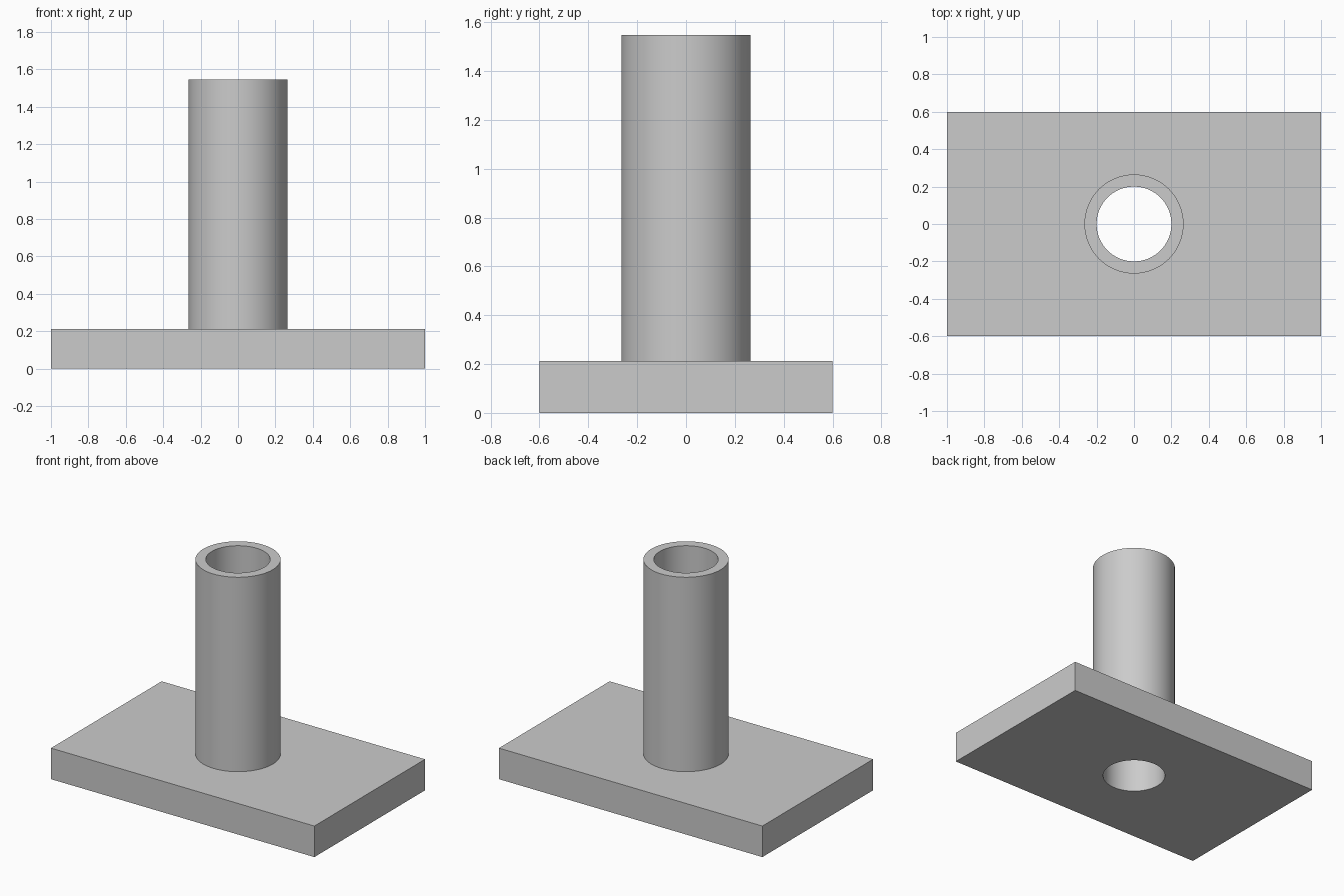
import bpy
import bmesh
import math

if "Cube" in bpy.data.objects:
    bpy.data.objects.remove(bpy.data.objects["Cube"], do_unlink=True)

SIDES = 64
PLATE = (2.0, 1.2, 0.213)
TOP = 1.547
OUTER, BORE = 0.265, 0.2

# Single grey material
grey = bpy.data.materials.new("plain_grey")
grey.use_nodes = True
colour = (0.6, 0.6, 0.6, 1)
grey.diffuse_color = colour
grey.node_tree.nodes["Principled BSDF"].inputs["Base Color"].default_value = colour


def smooth(obj):
    bpy.ops.object.select_all(action="DESELECT")
    obj.select_set(True)
    bpy.context.view_layer.objects.active = obj
    bpy.ops.object.shade_smooth_by_angle(angle=math.radians(30))


# Base plate
bpy.ops.mesh.primitive_cube_add(size=1, location=(0, 0, PLATE[2] / 2))
plate = bpy.context.object
plate.name = "base_plate"
plate.scale = PLATE
bpy.ops.object.transform_apply(location=True, rotation=False, scale=True)
plate.data.materials.append(grey)

# Bore through the plate
bpy.ops.mesh.primitive_cylinder_add(vertices=SIDES, radius=BORE, depth=1)
cutter = bpy.context.object
cutter.name = "bore_cutter"
cutter.data.materials.append(grey)
cut = plate.modifiers.new("bore", "BOOLEAN")
cut.operation = "DIFFERENCE"
cut.solver = "EXACT"
cut.object = cutter
bpy.context.view_layer.objects.active = plate
bpy.ops.object.modifier_apply(modifier=cut.name)
bpy.data.objects.remove(cutter, do_unlink=True)
smooth(plate)

# Upright tube: wall profile spun around z, open where it meets the plate
bm = bmesh.new()
profile = [(BORE, PLATE[2]), (BORE, TOP), (OUTER, TOP), (OUTER, PLATE[2])]
verts = [bm.verts.new((r, 0, z)) for r, z in profile]
edges = [bm.edges.new(pair) for pair in zip(verts, verts[1:])]
bmesh.ops.spin(bm, geom=verts + edges, cent=(0, 0, 0), axis=(0, 0, 1),
               angle=math.tau, steps=SIDES, use_merge=True)
bmesh.ops.remove_doubles(bm, verts=bm.verts, dist=0.0001)
bmesh.ops.recalc_face_normals(bm, faces=bm.faces)
# Make sure the rim faces upward
rim = max(bm.faces, key=lambda f: f.calc_center_median().z)
if rim.normal.z < 0:
    bmesh.ops.reverse_faces(bm, faces=bm.faces)
mesh = bpy.data.meshes.new("upright_tube")
bm.to_mesh(mesh)
bm.free()
tube = bpy.data.objects.new("upright_tube", mesh)
bpy.context.collection.objects.link(tube)
mesh.materials.append(grey)
smooth(tube)
